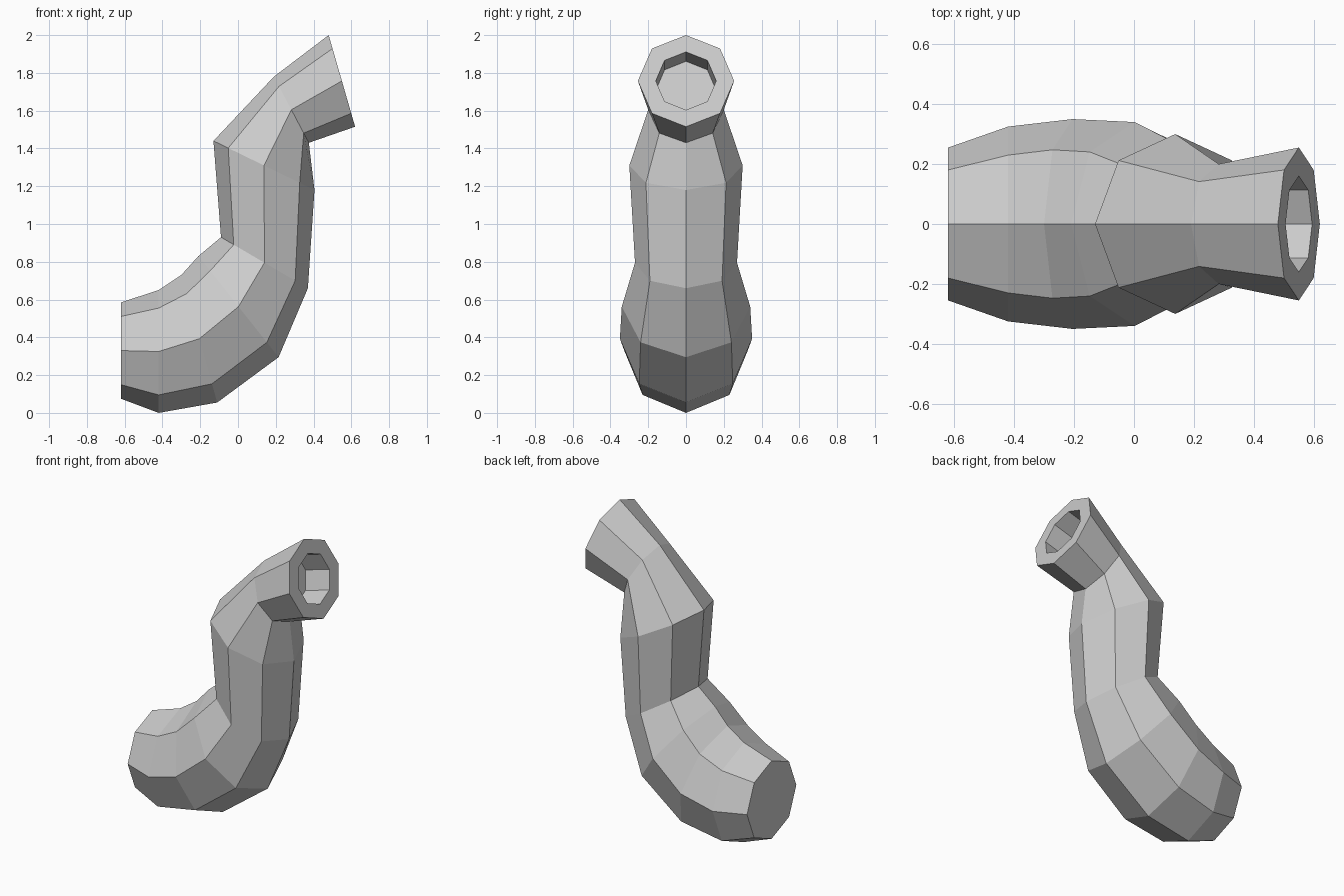
import bpy, bmesh
from math import cos, sin, pi
from mathutils import Vector

if "Cube" in bpy.data.objects:
    bpy.data.objects.remove(bpy.data.objects["Cube"])

SIDES = 8

# cross-sections along the bent pipe: upper point (x, z), lower point (x, z), half width in y
sections = [
    ((-0.62, 0.585), (-0.62, 0.075), 0.255),
    ((-0.42, 0.65), (-0.42, 0.0), 0.325),
    ((-0.30, 0.73), (-0.11, 0.055), 0.35),
    ((-0.21, 0.83), (0.215, 0.295), 0.34),
    ((-0.09, 0.93), (0.37, 0.66), 0.27),
    ((-0.13, 1.44), (0.405, 1.18), 0.30),
    ((0.19, 1.78), (0.375, 1.43), 0.20),
    ((0.48, 2.0), (0.62, 1.515), 0.255),
]


def add_ring(bm, centre, half, width):
    ring = []
    for i in range(SIDES):
        a = 2 * pi * i / SIDES
        ring.append(bm.verts.new(centre + half * cos(a) + Vector((0, width * sin(a), 0))))
    return ring


bm = bmesh.new()
rings = []
for (ux, uz), (lx, lz), width in sections:
    upper, lower = Vector((ux, 0, uz)), Vector((lx, 0, lz))
    centre, half = (upper + lower) / 2, (upper - lower) / 2
    rings.append(add_ring(bm, centre, half, width))

# recessed mouth: inner rim, then the floor set back along the opening's axis
axis = Vector((half.z, 0, -half.x)).normalized()
inner = half.normalized() * 0.16
rings.append(add_ring(bm, centre, inner, 0.16))
rings.append(add_ring(bm, centre - axis * 0.18, inner, 0.16))

# skin and end caps
for a, b in zip(rings, rings[1:]):
    for i in range(SIDES):
        j = (i + 1) % SIDES
        bm.faces.new((a[i], a[j], b[j], b[i]))
bm.faces.new(rings[0])
bm.faces.new(rings[-1])
bmesh.ops.recalc_face_normals(bm, faces=bm.faces)

mesh = bpy.data.meshes.new("bent_pipe")
bm.to_mesh(mesh)
bm.free()
bpy.context.collection.objects.link(bpy.data.objects.new("bent_pipe", mesh))
